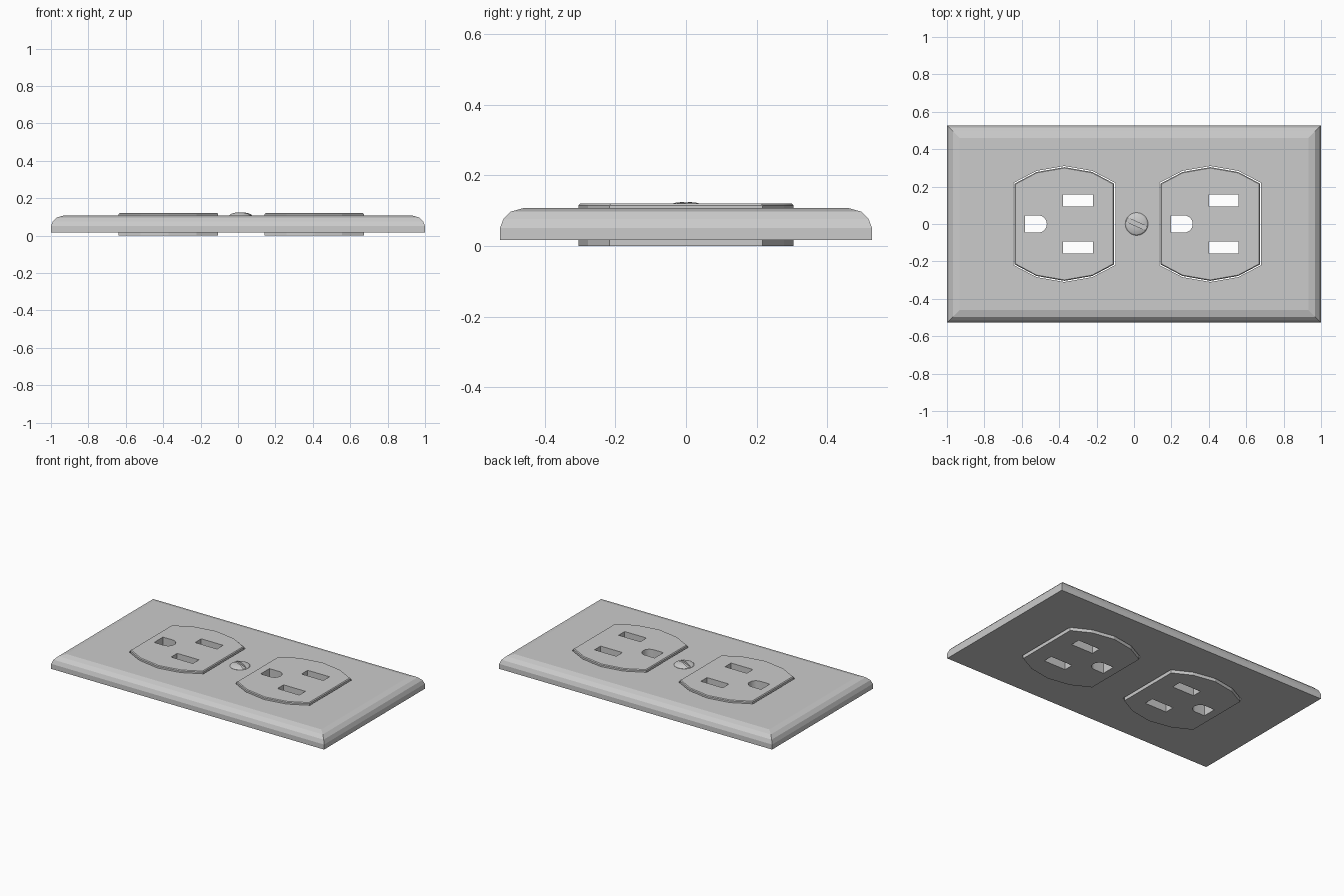
import bpy, bmesh, math
from mathutils import Matrix

if "Cube" in bpy.data.objects:
    bpy.data.objects.remove(bpy.data.objects["Cube"])


def loft(name, rings):
    """Closed solid through rings of equal point count, capped at both ends."""
    bm = bmesh.new()
    loops = [[bm.verts.new(p) for p in ring] for ring in rings]
    n = len(loops[0])
    for a, b in zip(loops, loops[1:]):
        for i in range(n):
            j = (i + 1) % n
            bm.faces.new((a[i], a[j], b[j], b[i]))
    bm.faces.new(loops[0][::-1])
    bm.faces.new(loops[-1])
    bmesh.ops.recalc_face_normals(bm, faces=bm.faces)
    mesh = bpy.data.meshes.new(name)
    bm.to_mesh(mesh)
    bm.free()
    obj = bpy.data.objects.new(name, mesh)
    bpy.context.collection.objects.link(obj)
    return obj


def prism(name, outline, z0, z1):
    return loft(name, [[(x, y, z) for x, y in outline] for z in (z0, z1)])


def rect(x0, x1, y0, y1):
    return [(x0, y0), (x1, y0), (x1, y1), (x0, y1)]


def cut(obj, cutters):
    for c in cutters:
        c.hide_render = True
        mod = obj.modifiers.new("cut", 'BOOLEAN')
        mod.operation, mod.solver, mod.object = 'DIFFERENCE', 'EXACT', c
        bpy.context.view_layer.objects.active = obj
        bpy.ops.object.modifier_apply(modifier=mod.name)
        bpy.data.objects.remove(c)


def face_outline(cx, grow=0.0):
    """Receptacle outline: straight ends, shallow faceted arcs on both long sides."""
    w, s, t = 0.266 + grow, 0.216 + grow * 0.6, 0.304 + grow
    arc = [(w, s), (0.149, t - 0.026), (0, t), (-0.149, t - 0.026), (-w, s)]
    return [(cx + x, y) for x, y in arc] + [(cx - x, -y) for x, y in arc]


CENTRES = {"left": -0.372, "right": 0.408}

# Cover plate with stepped rounded edge and mitred corners
profile = [(0, 0.017), (0, 0.05), (0.01, 0.076), (0.031, 0.097), (0.067, 0.107)]
plate = loft("cover_plate", [
    [(x, y, z) for x, y in rect(-1 + d, 1 - d, -0.527 + d, 0.527 - d)]
    for d, z in profile])
cut(plate, [prism("opening_cutter", face_outline(cx, 0.006), -0.1, 0.3)
            for cx in CENTRES.values()])

# Two receptacle faces, each with two blade slots and a ground hole
for side, cx in CENTRES.items():
    rings = [[(x, y, z) for x, y in face_outline(cx, g)]
             for g, z in ((0, 0), (0, 0.115), (-0.005, 0.12))]
    face = loft(side + "_receptacle", rings)
    ground = [(cx - 0.21, 0.046), (cx - 0.21, -0.046)]
    for i in range(13):
        a = math.radians(-90 + 15 * i)
        ground.append((cx - 0.14 + 0.046 * math.cos(a), 0.046 * math.sin(a)))
    cut(face, [
        prism("slot_cutter", rect(cx - 0.008, cx + 0.152, 0.094, 0.158), -0.1, 0.3),
        prism("slot_cutter", rect(cx - 0.008, cx + 0.152, -0.158, -0.094), -0.1, 0.3),
        prism("ground_cutter", ground, -0.1, 0.3)])

# Domed centre screw with a slanted driver slot
N = 32
dome = [(0.061, 0.095), (0.061, 0.108), (0.055, 0.114), (0.043, 0.119),
        (0.028, 0.1225), (0.012, 0.124)]
screw = loft("centre_screw", [
    [(r * math.cos(math.tau * i / N), r * math.sin(math.tau * i / N), z)
     for i in range(N)] for r, z in dome])
slot = prism("driver_slot_cutter", rect(-0.1, 0.1, -0.011, 0.011), 0.111, 0.2)
slot.data.transform(Matrix.Rotation(math.radians(-24), 4, 'Z'))
cut(screw, [slot])
screw.location = (0.014, 0, 0)

# Smooth the screw dome and the curved ground holes, keeping hard edges
bpy.ops.object.select_all(action='DESELECT')
for obj in bpy.context.scene.objects:
    if obj.name != "cover_plate":
        obj.select_set(True)
bpy.context.view_layer.objects.active = screw
bpy.ops.object.shade_smooth_by_angle(angle=math.radians(18))
